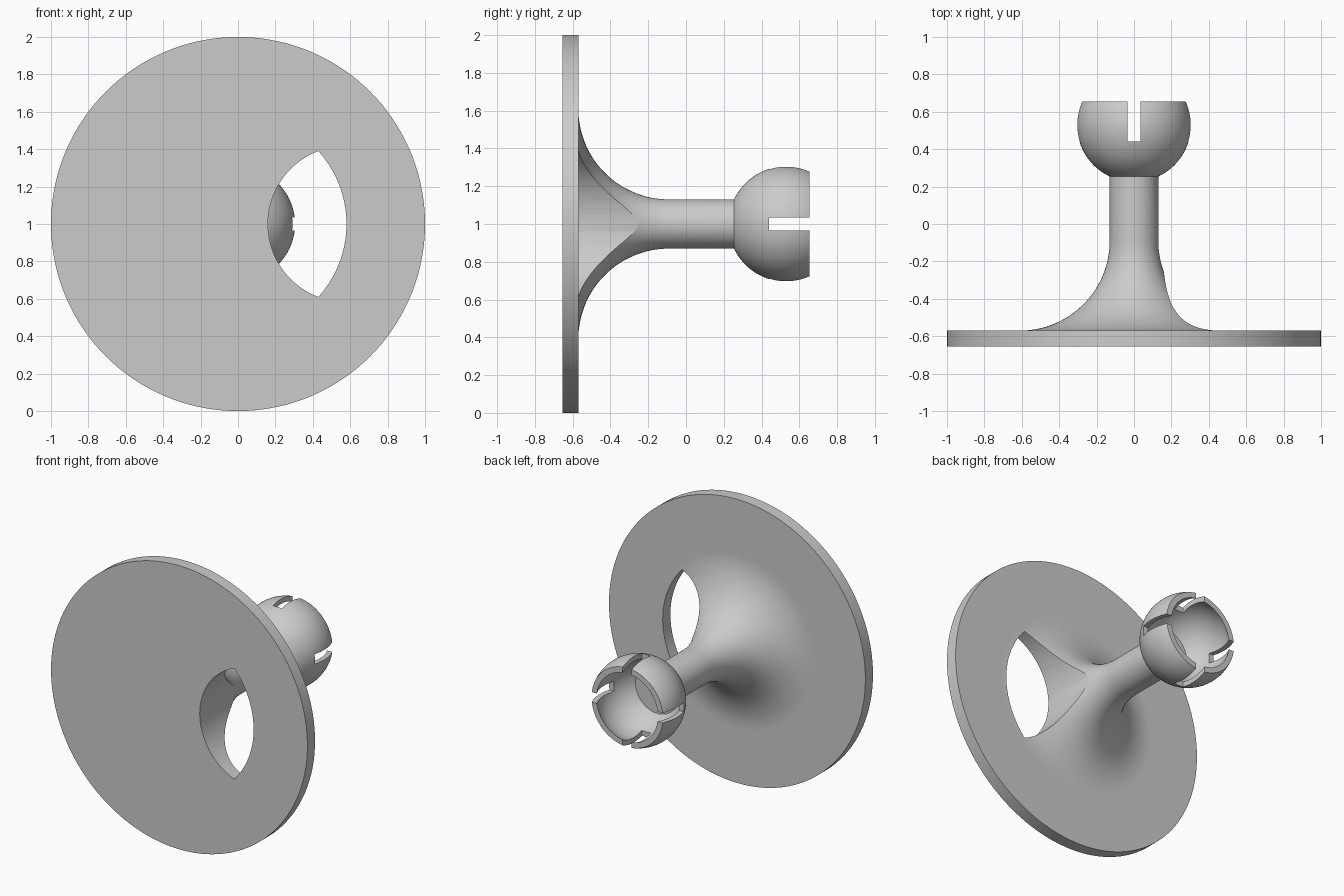
import bpy, bmesh
from math import sin, cos, pi, radians, asin, acos, atan2, sqrt
from mathutils import Matrix, Vector

cube = bpy.data.objects.get("Cube")
if cube:
    bpy.data.objects.remove(cube, do_unlink=True)

AXIS_Z = 1.0          # height of the turning axis, which runs along y
SEGMENTS = 144

grey = bpy.data.materials.new("light_grey")
grey.use_nodes = True
colour = (0.6, 0.6, 0.6, 1)
grey.diffuse_color = colour
grey.node_tree.nodes["Principled BSDF"].inputs["Base Color"].default_value = colour


def arc(cr, cy, radius, start, end, steps):
    """Points (r, y) on an arc between two angles."""
    return [(cr + radius * cos(start + (end - start) * i / steps),
             cy + radius * sin(start + (end - start) * i / steps))
            for i in range(steps + 1)]


def finish(name, bm):
    bmesh.ops.remove_doubles(bm, verts=bm.verts, dist=1e-5)
    bmesh.ops.recalc_face_normals(bm, faces=bm.faces)
    mesh = bpy.data.meshes.new(name)
    bm.to_mesh(mesh)
    bm.free()
    mesh.materials.append(grey)
    ob = bpy.data.objects.new(name, mesh)
    bpy.context.collection.objects.link(ob)
    return ob


def lathe(name, profile):
    """Turn an (r, y) profile about the y axis."""
    bm = bmesh.new()
    verts = [bm.verts.new((r, y, AXIS_Z)) for r, y in profile]
    edges = [bm.edges.new(pair) for pair in zip(verts, verts[1:])]
    bmesh.ops.spin(bm, geom=verts + edges, cent=(0, 0, AXIS_Z), axis=(0, 1, 0),
                   angle=2 * pi, steps=SEGMENTS)
    return finish(name, bm)


def cut(ob, cutters):
    """Subtract the cutters, then shade the result."""
    bpy.ops.object.select_all(action='DESELECT')
    bpy.context.view_layer.objects.active = ob
    ob.select_set(True)
    for cutter in cutters:
        mod = ob.modifiers.new("cut", 'BOOLEAN')
        mod.operation, mod.solver, mod.object = 'DIFFERENCE', 'EXACT', cutter
        bpy.ops.object.modifier_apply(modifier=mod.name)
        bpy.data.objects.remove(cutter, do_unlink=True)
    bpy.ops.object.shade_smooth_by_angle(angle=radians(25))


# Wall plate, flared foot and stem in one turned piece
front, back = -0.655, -0.57
stem_r, flare = 0.13, 0.48
flare_r = stem_r + flare
profile = [(0, front), (1, front), (1, back), (flare_r + 0.02, back)]
profile += arc(flare_r, back + flare, flare, -pi / 2, -pi, 32)
profile += [(stem_r, 0.28), (0, 0.28)]
plate = lathe("plate_and_stem", profile)

# Lens-shaped opening through plate and flare
outer_r, inner_r, inner_x = 0.58, 0.417, 0.577
corner_x = (outer_r**2 - inner_r**2 + inner_x**2) / (2 * inner_x)
corner_z = sqrt(outer_r**2 - corner_x**2)
a = atan2(corner_z, corner_x)
b = atan2(corner_z, corner_x - inner_x)
outline = arc(0, AXIS_Z, outer_r, -a, a, 32)
outline += arc(inner_x, AXIS_Z, inner_r, b, 2 * pi - b, 40)[1:-1]
bm = bmesh.new()
lens = bm.faces.new([bm.verts.new((x, -0.8, z)) for x, z in outline])
moved = bmesh.ops.extrude_face_region(bm, geom=[lens])["geom"]
bmesh.ops.translate(bm, vec=(0, 0.9, 0),
                    verts=[v for v in moved if isinstance(v, bmesh.types.BMVert)])
cut(plate, [finish("opening_cutter", bm)])

# Hollow ball with an open back and a flat floor
ball_y, ball_r, hollow_r, rim, floor = 0.53, 0.305, 0.27, 0.655, 0.32
neck = -acos(stem_r / ball_r)
profile = [(0, ball_y + ball_r * sin(neck))]
profile += arc(0, ball_y, ball_r, neck, asin((rim - ball_y) / ball_r), 40)
profile += arc(0, ball_y, hollow_r, asin((rim - ball_y) / hollow_r),
               asin((floor - ball_y) / hollow_r), 32)
profile += [(0, floor)]
ball = lathe("slotted_ball", profile)

# Two crossing slots in the ball rim
slots = []
for size in ((0.07, 0.36, 1), (1, 0.36, 0.07)):
    bm = bmesh.new()
    bmesh.ops.create_cube(bm, size=1, matrix=Matrix.Translation(
        Vector((0, 0.44 + 0.18, AXIS_Z))) @ Matrix.Diagonal((*size, 1)))
    slots.append(finish("slot_cutter", bm))
cut(ball, slots)
